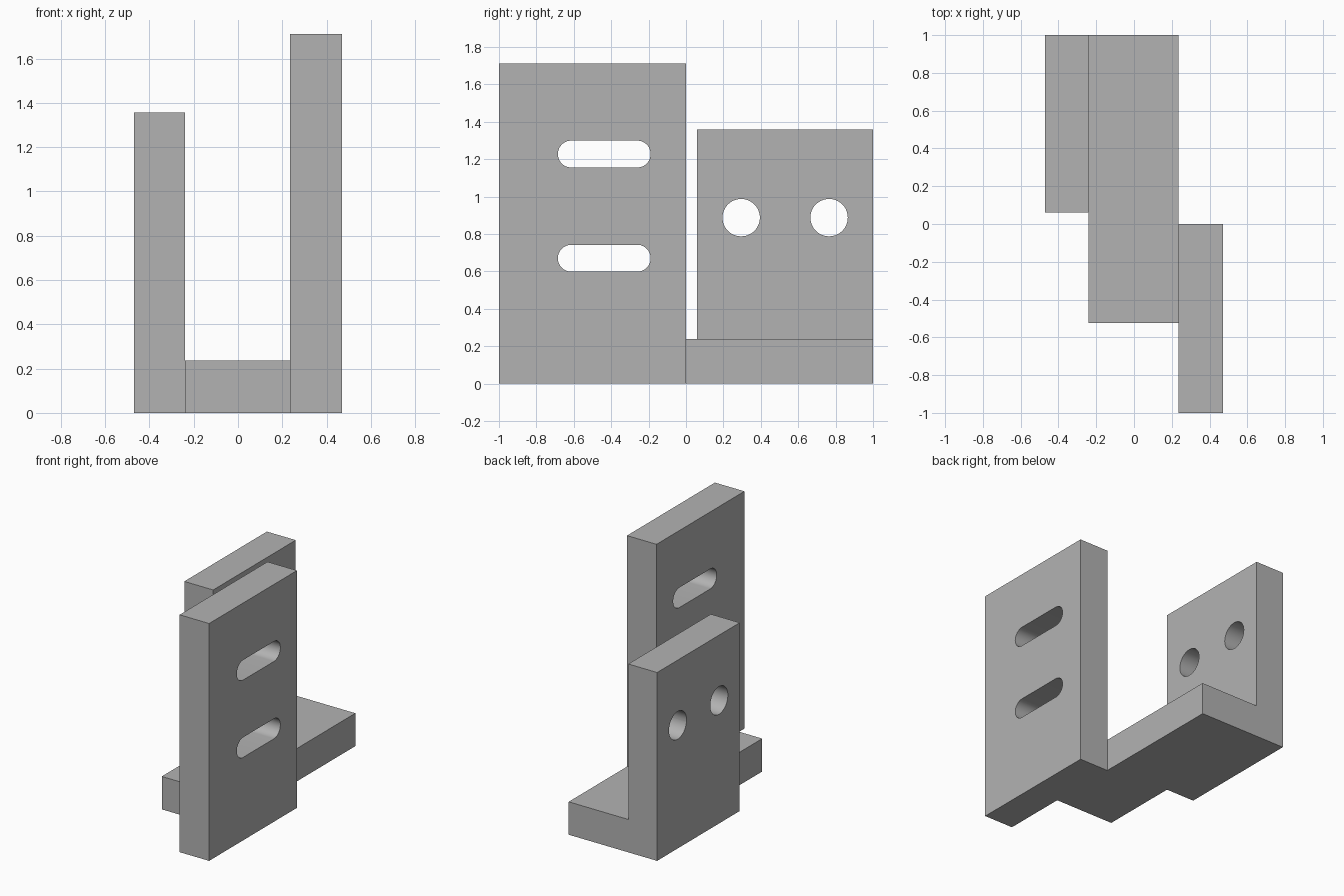
import bpy, bmesh, math

if "Cube" in bpy.data.objects:
    bpy.data.objects.remove(bpy.data.objects["Cube"])

grey = bpy.data.materials.new("plain_grey")
grey.diffuse_color = (0.45, 0.45, 0.45, 1)
grey.use_nodes = True
grey.node_tree.nodes["Principled BSDF"].inputs["Base Color"].default_value = grey.diffuse_color


def prism(name, outline, x0, x1):
    """Extrude a (y, z) outline along x."""
    bm = bmesh.new()
    face = bm.faces.new([bm.verts.new((x0, y, z)) for y, z in outline])
    new = bmesh.ops.extrude_face_region(bm, geom=[face])["geom"]
    bmesh.ops.translate(bm, vec=(x1 - x0, 0, 0),
                        verts=[v for v in new if isinstance(v, bmesh.types.BMVert)])
    bmesh.ops.recalc_face_normals(bm, faces=bm.faces)
    mesh = bpy.data.meshes.new(name)
    bm.to_mesh(mesh)
    bm.free()
    mesh.materials.append(grey)
    obj = bpy.data.objects.new(name, mesh)
    bpy.context.collection.objects.link(obj)
    return obj


def block(name, x0, x1, y0, y1, z0, z1):
    return prism(name, [(y0, z0), (y1, z0), (y1, z1), (y0, z1)], x0, x1)


def slot(y, z, r, half=0.0, n=24):
    """Rounded slot outline; a plain circle when half is zero."""
    pts = []
    for side in (1, -1):
        for i in range(n + (1 if half else 0)):
            a = math.pi * i / n - side * math.pi / 2
            pts.append((y + side * half + r * math.cos(a), z + r * math.sin(a)))
    return pts


def combine(target, other, operation):
    mod = target.modifiers.new(operation.lower(), 'BOOLEAN')
    mod.operation, mod.solver, mod.object = operation, 'EXACT', other
    bpy.context.view_layer.objects.active = target
    bpy.ops.object.modifier_apply(modifier=mod.name)
    bpy.data.objects.remove(other, do_unlink=True)


# Base bar with the two upright plates joined to it
bracket = block("bracket", -0.24, 0.235, -0.525, 1.0, 0, 0.237)
tall_plate = block("tall_plate", 0.235, 0.47, -1.0, 0.0, 0, 1.71)
short_plate = block("short_plate", -0.47, -0.24, 0.06, 1.0, 0, 1.357)

# Horizontal slots through the tall plate
for z in (0.67, 1.227):
    combine(tall_plate, prism("slot_cutter", slot(-0.437, z, 0.072, 0.176), 0.1, 0.6), 'DIFFERENCE')

# Round holes through the short plate
for y in (0.295, 0.765):
    combine(short_plate, prism("hole_cutter", slot(y, 0.887, 0.1), -0.6, -0.1), 'DIFFERENCE')

for plate in (tall_plate, short_plate):
    combine(bracket, plate, 'UNION')

# Smooth the hole walls, keep the plate edges sharp
bpy.ops.object.select_all(action='DESELECT')
bracket.select_set(True)
bpy.context.view_layer.objects.active = bracket
bpy.ops.object.shade_smooth_by_angle(angle=math.radians(30))
